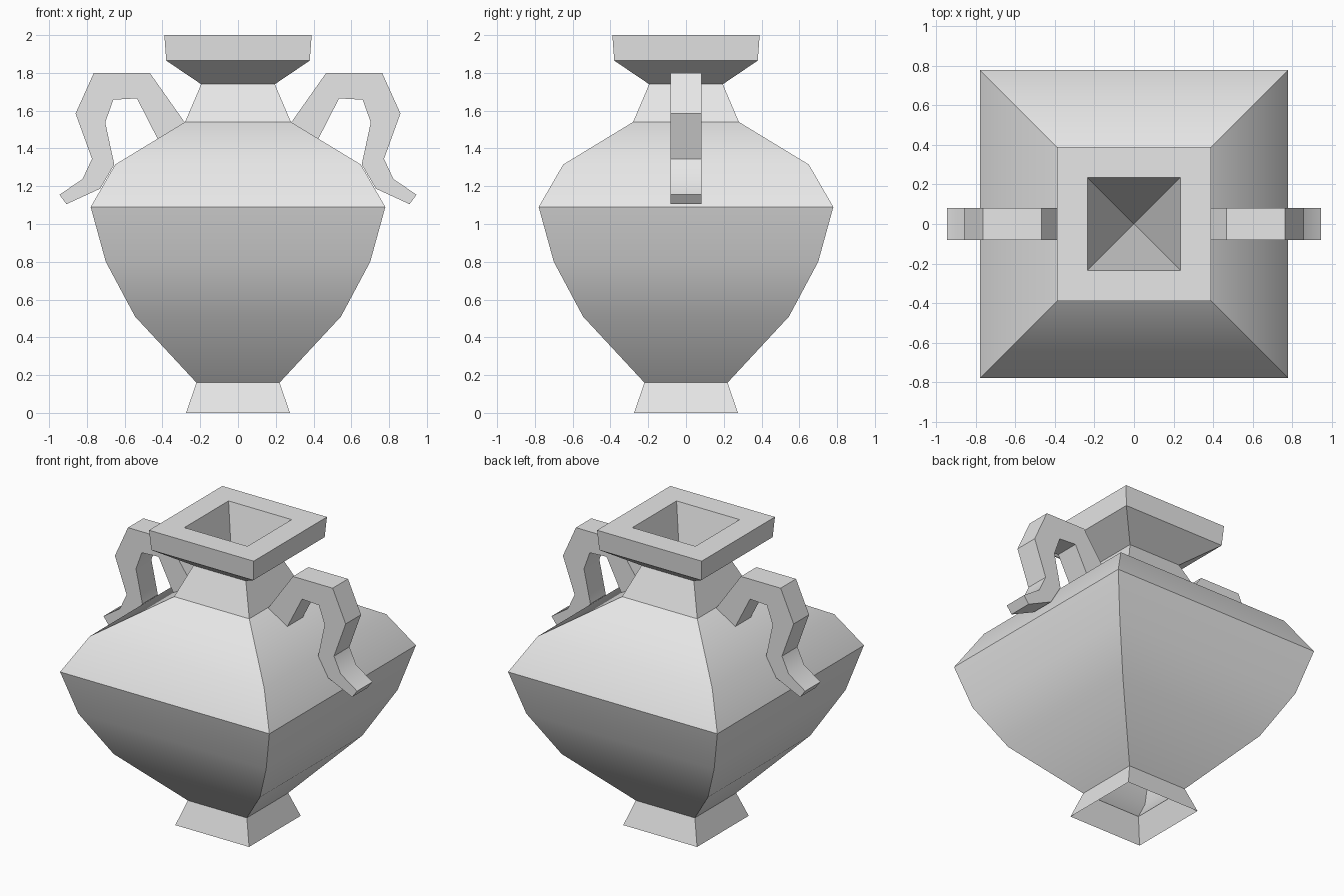
import bpy
import bmesh
import math

cube = bpy.data.objects.get("Cube")
if cube:
    bpy.data.objects.remove(cube, do_unlink=True)

# Single clay colour
clay = bpy.data.materials.new("pale_grey_clay")
clay.use_nodes = True
clay.diffuse_color = (0.8, 0.8, 0.8, 1)
clay.node_tree.nodes["Principled BSDF"].inputs["Base Color"].default_value = (0.8, 0.8, 0.8, 1)


def finish(bm, name):
    """Turn a bmesh into a named object, smooth except at sharp edges."""
    mesh = bpy.data.meshes.new(name)
    bm.to_mesh(mesh)
    bm.free()
    mesh.materials.append(clay)
    obj = bpy.data.objects.new(name, mesh)
    bpy.context.collection.objects.link(obj)
    bpy.ops.object.select_all(action='DESELECT')
    obj.select_set(True)
    bpy.context.view_layer.objects.active = obj
    bpy.ops.object.shade_smooth_by_angle(angle=math.radians(33))
    return obj


def square_vase(name, profile, apex_z):
    """Stack square rings of (half width, height) and close them in a deep well."""
    bm = bmesh.new()
    corners = [(-1, -1), (1, -1), (1, 1), (-1, 1)]
    rings = [[bm.verts.new((w * x, w * y, z)) for x, y in corners] for w, z in profile]
    for low, high in zip(rings, rings[1:]):
        for i in range(4):
            j = (i + 1) % 4
            bm.faces.new((low[i], low[j], high[j], high[i]))
    apex = bm.verts.new((0, 0, apex_z))
    for i in range(4):
        bm.faces.new((rings[-1][i], rings[-1][(i + 1) % 4], apex))
    return finish(bm, name)


def handle(name, outline, side, half_depth):
    """Extrude a side outline along y, mirrored by side."""
    bm = bmesh.new()
    face = bm.faces.new([bm.verts.new((side * x, -half_depth, z)) for x, z in outline])
    result = bmesh.ops.extrude_face_region(bm, geom=[face], use_keep_orig=True)
    moved = [v for v in result["geom"] if isinstance(v, bmesh.types.BMVert)]
    bmesh.ops.translate(bm, verts=moved, vec=(0, 2 * half_depth, 0))
    bmesh.ops.recalc_face_normals(bm, faces=bm.faces)
    return finish(bm, name)


# Vase: open flared foot, belly, shoulder, neck, rim and inner well
vase_profile = [
    (0.275, 0), (0.22, 0.16), (0.545, 0.51), (0.70, 0.80), (0.78, 1.09),
    (0.65, 1.315), (0.28, 1.54), (0.195, 1.74), (0.38, 1.865), (0.39, 2.0),
    (0.235, 2.0),
]
square_vase("vase_body", vase_profile, 0.95)

# Handles: arch from the shoulder, then curl outwards at the lower end
handle_outline = [
    (0.28, 1.535), (0.467, 1.80), (0.763, 1.80), (0.86, 1.585), (0.773, 1.345),
    (0.823, 1.238), (0.945, 1.155), (0.908, 1.105), (0.73, 1.187), (0.655, 1.315),
    (0.703, 1.538), (0.66, 1.658), (0.535, 1.665), (0.425, 1.45),
]
for name, side in (("left_handle", 1), ("right_handle", -1)):
    handle(name, handle_outline, side, 0.082)
